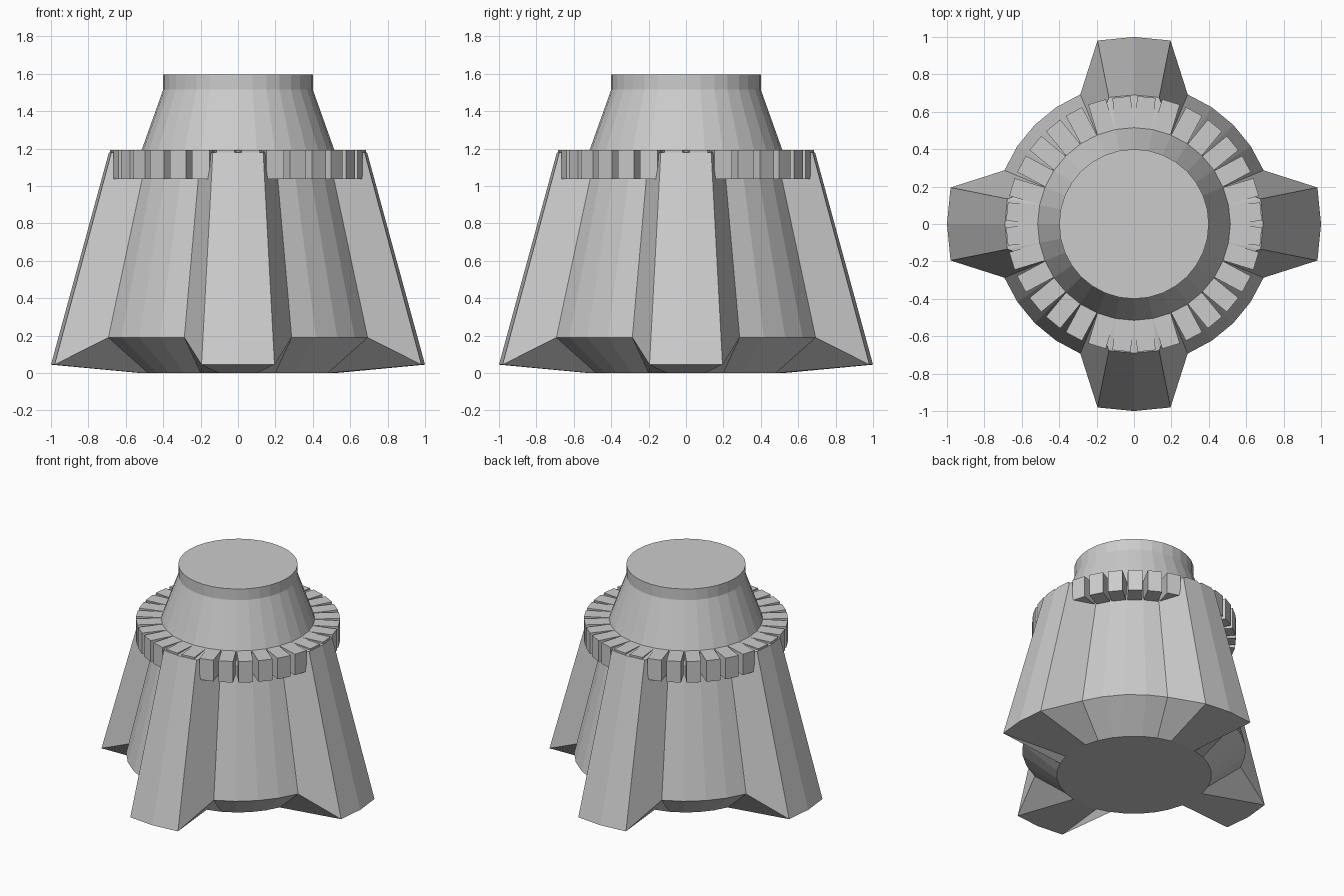
import bpy, bmesh
from math import cos, sin, pi
from mathutils import Matrix

if "Cube" in bpy.data.objects:
    bpy.data.objects.remove(bpy.data.objects["Cube"])

SIDES = 32
STEP = 2 * pi / SIDES


def finish(bm, name):
    bmesh.ops.recalc_face_normals(bm, faces=bm.faces)
    mesh = bpy.data.meshes.new(name)
    bm.to_mesh(mesh)
    bm.free()
    obj = bpy.data.objects.new(name, mesh)
    bpy.context.collection.objects.link(obj)
    return obj


# Body with four buttress legs: (radius, z) on the body, (radius, z) on a leg
profile = [
    ((0.52, 0.0), (0.52, 0.0)),
    ((0.75, 0.19), (1.0, 0.045)),
    ((0.522, 1.18), (0.69, 1.18)),
    ((0.515, 1.193), (0.515, 1.193)),
    ((0.40, 1.515), (0.40, 1.515)),
    ((0.40, 1.597), (0.40, 1.597)),
]
bm = bmesh.new()
rings = []
for body, leg in profile:
    ring = []
    for i in range(SIDES):
        # three neighbouring points per quarter are pulled out into a leg
        r, z = leg if i % 8 in (7, 0, 1) else body
        ring.append(bm.verts.new((r * cos(i * STEP), r * sin(i * STEP), z)))
    rings.append(ring)
for low, high in zip(rings, rings[1:]):
    for i in range(SIDES):
        j = (i + 1) % SIDES
        bm.faces.new((low[i], low[j], high[j], high[i]))
bm.faces.new(rings[0])
bm.faces.new(rings[-1])
finish(bm, "body_with_legs")

# Collar of straight-sided teeth around the shoulder
bm = bmesh.new()
inner, outer, width, bottom, top = 0.49, 0.682, 0.098, 1.037, 1.193
for i in range(SIDES):
    matrix = (Matrix.Rotation((i + 0.5) * STEP, 4, 'Z')
              @ Matrix.Translation(((inner + outer) / 2, 0, (bottom + top) / 2))
              @ Matrix.Diagonal((outer - inner, width, top - bottom, 1)))
    bmesh.ops.create_cube(bm, size=1, matrix=matrix)
finish(bm, "collar_teeth")
